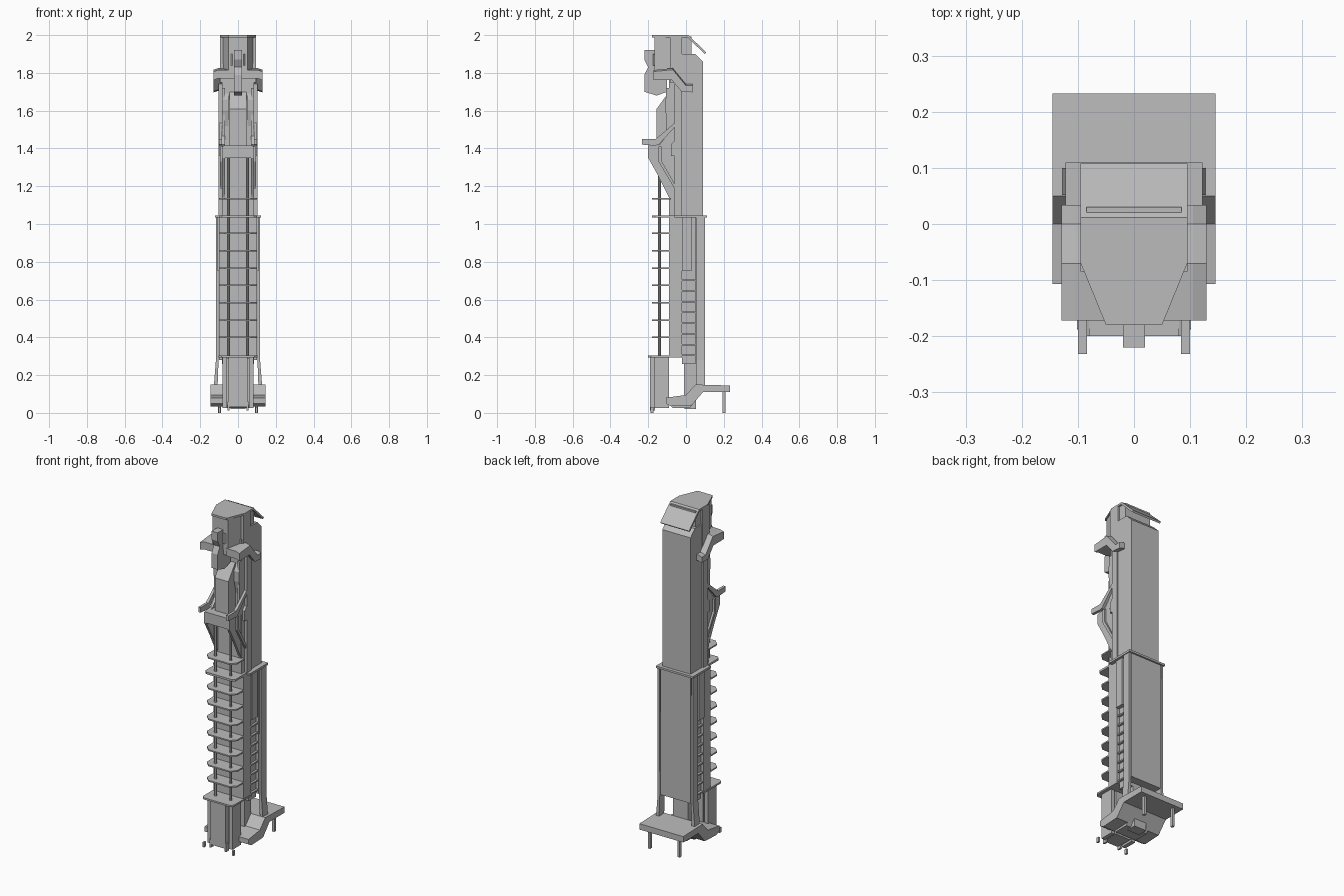
import bpy, bmesh
from mathutils import Vector

cube = bpy.data.objects.get("Cube")
if cube:
    bpy.data.objects.remove(cube, do_unlink=True)

grey = bpy.data.materials.new("plain grey")
grey.use_nodes = True
grey.diffuse_color = (0.5, 0.5, 0.5, 1)
grey.node_tree.nodes["Principled BSDF"].inputs["Base Color"].default_value = (0.5, 0.5, 0.5, 1)


def finish(name, bm):
    bmesh.ops.recalc_face_normals(bm, faces=bm.faces)
    mesh = bpy.data.meshes.new(name)
    bm.to_mesh(mesh)
    bm.free()
    mesh.materials.append(grey)
    obj = bpy.data.objects.new(name, mesh)
    bpy.context.collection.objects.link(obj)
    return obj


def prism(name, start, offset, taper=1.0):
    """Extrude a flat outline along an offset, optionally narrowing its x."""
    bm = bmesh.new()
    low = [bm.verts.new(p) for p in start]
    high = [bm.verts.new(Vector(p) + Vector(offset)) for p in start]
    for v in high:
        v.co.x *= taper
    bm.faces.new(low)
    bm.faces.new(high[::-1])
    n = len(low)
    for i in range(n):
        bm.faces.new((low[i], high[i], high[(i + 1) % n], low[(i + 1) % n]))
    return finish(name, bm)


def side(name, x0, x1, profile):
    """Extrude a (y, z) profile across x."""
    return prism(name, [(x0, y, z) for y, z in profile], (x1 - x0, 0, 0))


def flat(name, z0, z1, outline):
    """Extrude an (x, y) outline upward."""
    return prism(name, [(x, y, z0) for x, y in outline], (0, 0, z1 - z0))


def box(name, x0, x1, y0, y1, z0, z1):
    return flat(name, z0, z1, [(x0, y0), (x1, y0), (x1, y1), (x0, y1)])


def pair(make, name, x0, x1, *args):
    make("left_" + name, x0, x1, *args)
    make("right_" + name, -x1, -x0, *args)


def chamfered(w, y0, y1, c):
    return [(-w, y1), (-w, y0 + c), (-w + c, y0), (w - c, y0), (w, y0 + c), (w, y1)]


# Stepped base tray with a bevelled underside
tray = [(-.107, .05), (-.107, .08), (0, .095), (.05, .15), (.233, .145),
        (.233, .11), (.09, .11), (.03, .04), (-.08, .035)]
side("base_tray", -.145, .145, tray)
side("tray_keel", -.07, .07, [(-.1, .055), (-.07, .025), (.02, .025), (.06, .08), (0, .09)])
box("keel_box", -.04, .04, -.008, .052, .02, .1)
pair(box, "rear_leg", .09, .105, .192, .21, 0, .12)

# Front lower housing
box("housing_core", -.05, .05, -.19, -.09, .03, .295)
pair(box, "housing_side", .058, .082, -.17, -.09, .025, .295)
box("housing_web", -.07, .07, -.15, -.1, .04, .29)
pair(box, "housing_foot", .092, .102, -.188, -.172, 0, .03)
pair(box, "housing_toe", .045, .055, -.19, -.165, .012, .06)
flat("housing_plate", .293, .303, chamfered(.102, -.2, -.02, .015))

# Lower column
box("column_root", -.05, .05, -.01, .052, .08, .3)
box("lower_front_body", -.1, .1, -.09, -.02, .3, 1.04)
box("lower_recess_body", -.085, .085, -.02, .05, .26, 1.04)
box("lower_back_body", -.1, .1, .05, .1, .28, 1.04)
pair(box, "lower_side_cover", .085, .108, -.02, .03, .75, 1.04)
for i in range(8):
    z = .3 + i * .057
    pair(box, "side_rung_%d" % i, .08, .098, -.02, .05, z, z + .008)

# Side struts with flared feet
for s, word in ((1, "left"), (-1, "right")):
    strut = [(.105, 1.04), (.117, 1.04), (.117, .28), (.128, .14), (.108, .14), (.103, .28)]
    prism(word + "_strut", [(s * x, .052, z) for x, z in strut], (0, .048, 0))

# Collar, cooling fins and pipes
flat("collar", 1.034, 1.046, [(-.122, .11), (-.122, -.06), (-.1, -.06), (-.1, -.165),
     (-.085, -.18), (.085, -.18), (.1, -.165), (.1, -.06), (.122, -.06), (.122, .11)])
for i in range(9):
    z = .4 + i * .0917
    flat("fin_%d" % i, z - .004, z + .004, chamfered(.1, -.18, -.08, .03))
for s, word in ((1, "left"), (-1, "right")):
    bpy.ops.mesh.primitive_cylinder_add(vertices=8, radius=.008, depth=1.07,
                                        location=(s * .05, -.14, .83))
    pipe = bpy.context.object
    pipe.name = word + "_pipe"
    pipe.data.materials.append(grey)

# Upper column
side("upper_back_body", -.093, .093, [(-.02, 1.04), (-.02, 1.9), (.05, 1.9), (.09, 1.86), (.09, 1.04)])
box("upper_front_body", -.085, .085, -.09, -.02, 1.04, 1.85)
pair(box, "upper_rail", .085, .102, -.06, -.02, 1.04, 1.74)
pair(box, "corner_rail", .07, .085, -.105, -.085, 1.4, 1.72)

# Breast slab and side wings
side("breast_slab", -.045, .045, [(-.155, 1.4), (-.155, 1.61), (-.09, 1.7), (-.08, 1.7), (-.08, 1.4)])
box("breast_block", -.08, .08, -.2, -.08, 1.35, 1.415)
pair(side, "wing_panel", .068, .084, [(-.2, 1.41), (-.2, 1.35), (-.15, 1.26), (-.085, 1.13),
                                       (-.07, 1.13), (-.07, 1.51), (-.14, 1.42)])
pair(side, "upper_wing_strip", .084, .1, [(-.232, 1.45), (-.232, 1.42), (-.165, 1.415), (-.145, 1.42),
                                           (-.025, 1.55), (-.025, 1.565), (-.16, 1.45)])
pair(side, "lower_wing_strip", .084, .096, [(-.145, 1.41), (-.145, 1.33), (-.03, 1.135),
                                             (-.022, 1.145), (-.13, 1.335), (-.13, 1.41)])
pair(side, "side_lug", .084, .1, [(-.08, 1.36), (-.08, 1.42), (-.025, 1.48), (-.025, 1.36)])
pair(side, "chest_brace", .05, .084, [(-.11, 1.6), (-.11, 1.66), (-.085, 1.7), (-.085, 1.5)])

# Shoulder brackets
bracket = [(-.172, 1.77), (-.172, 1.815), (-.07, 1.825), (0, 1.74), (.034, 1.74),
           (.034, 1.705), (-.025, 1.71), (-.075, 1.77)]
pair(side, "shoulder_bracket", .04, .105, bracket)
for s, word in ((1, "left"), (-1, "right")):
    prism(word + "_bracket_end", [(s * .105, y, z) for y, z in bracket], (s * .024, 0, -.008))
box("shoulder_bar", -.05, .05, -.165, -.07, 1.77, 1.81)

# Mask
side("mask", -.02, .02, [(-.22, 1.92), (-.165, 1.92), (-.15, 1.9), (-.1, 1.9), (-.1, 1.7),
     (-.155, 1.68), (-.22, 1.7), (-.22, 1.79), (-.2, 1.83), (-.22, 1.87)])
flat("mask_cheeks", 1.84, 1.9, chamfered(.045, -.175, -.09, .015))

# Head and folded roof
flat("head_core", 1.8, 1.992, [(-.085, .03), (-.085, -.07), (-.05, -.168),
                               (.05, -.168), (.085, -.07), (.085, .03)])
pair(box, "head_post", .075, .095, -.085, -.02, 1.75, 1.992)
flat("roof", 1.988, 2.0, [(-.095, .01), (-.095, -.07), (-.05, -.18),
                          (.05, -.18), (.095, -.07), (.095, .01)])
side("roof_flap", -.095, .095, [(.005, 2.0), (.012, 2.0), (.108, 1.908), (.1, 1.9), (.005, 1.99)])
